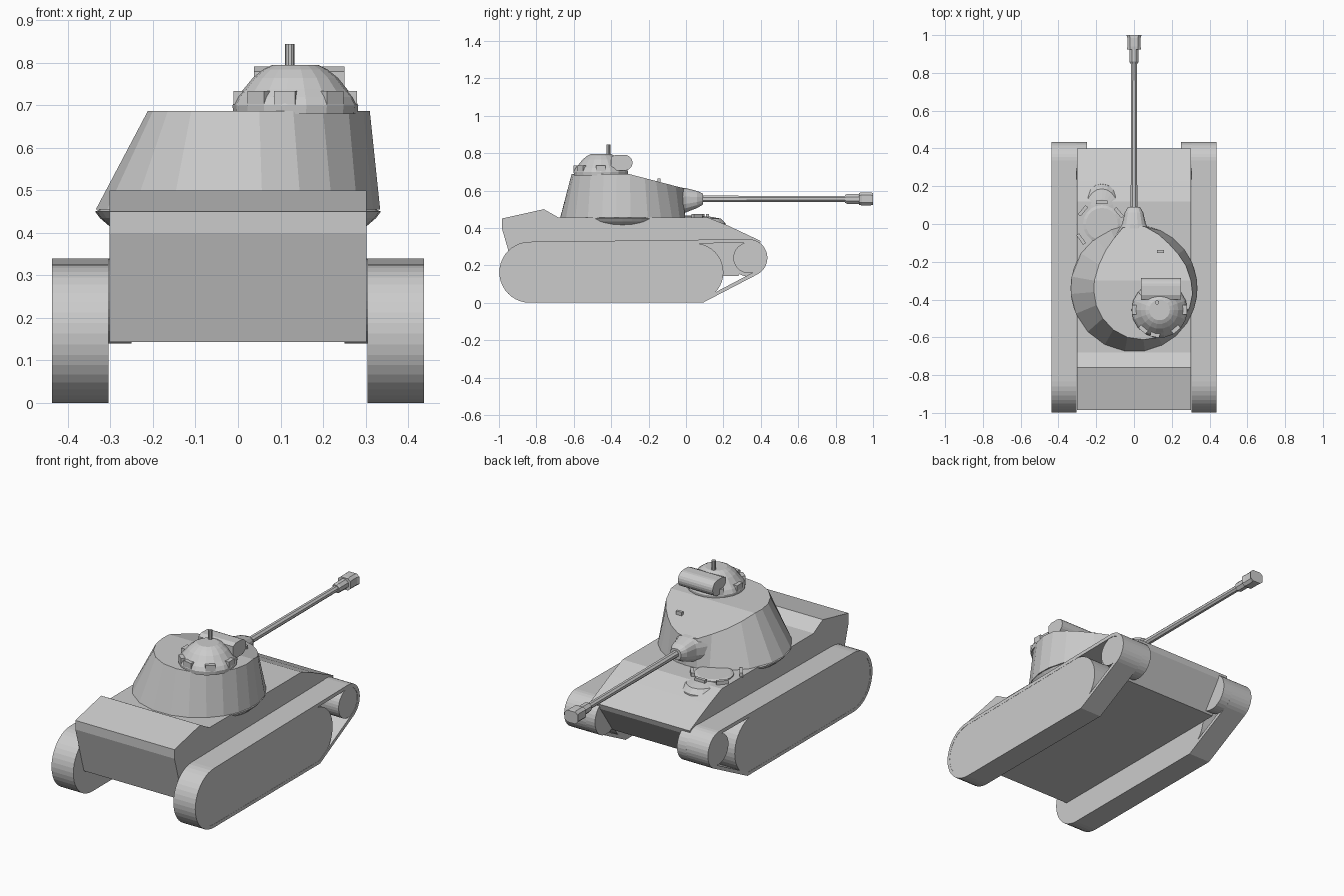
import bpy, bmesh
from math import sin, cos, pi, radians, atan2, hypot
from mathutils import Matrix

if "Cube" in bpy.data.objects:
    bpy.data.objects.remove(bpy.data.objects["Cube"])


def make(name, verts, faces):
    me = bpy.data.meshes.new(name)
    me.from_pydata(verts, [], faces)
    bm = bmesh.new()
    bm.from_mesh(me)
    bmesh.ops.recalc_face_normals(bm, faces=bm.faces)
    bm.to_mesh(me)
    bm.free()
    ob = bpy.data.objects.new(name, me)
    bpy.context.collection.objects.link(ob)
    return ob


def loft(name, rings, closed=True):
    """Skin equal-length rings of points, with end caps."""
    n = len(rings[0])
    faces = [(k*n+i, k*n+(i+1) % n, (k+1)*n+(i+1) % n, (k+1)*n+i)
             for k in range(len(rings)-1) for i in range(n)]
    if closed:
        faces += [tuple(range(n)), tuple(range((len(rings)-1)*n, len(rings)*n))]
    return make(name, [p for r in rings for p in r], faces)


def extrude_x(name, profile, x0, x1):
    return loft(name, [[(x, y, z) for y, z in profile] for x in (x0, x1)])


def arc(cy, cz, r, a0, a1, n):
    return [(cy + r*cos(radians(a0+(a1-a0)*i/n)), cz + r*sin(radians(a0+(a1-a0)*i/n)))
            for i in range(n+1)]


def lathe(name, cx, cy, rz, n):
    return loft(name, [[(cx+r*cos(2*pi*i/n), cy+r*sin(2*pi*i/n), z) for i in range(n)]
                       for r, z in rz])


def tube_y(name, sections, n, power=1.0):
    """Skin (y, half width, centre z, half height) sections along y."""
    def sp(v):
        return (1 if v > 0 else -1) * abs(v)**power
    return loft(name, [[(w*sp(cos(2*pi*(i+.5)/n)), y, z+h*sp(sin(2*pi*(i+.5)/n)))
                        for i in range(n)] for y, w, z, h in sections])


def box(name, loc, size, rot=0.0):
    ob = make(name, [(x*size[0]/2, y*size[1]/2, z*size[2]/2)
                     for x in (-1, 1) for y in (-1, 1) for z in (-1, 1)],
              [(0, 1, 3, 2), (4, 5, 7, 6), (0, 1, 5, 4), (2, 3, 7, 6), (0, 2, 6, 4), (1, 3, 7, 5)])
    ob.data.transform(Matrix.Translation(loc) @ Matrix.Rotation(rot, 4, 'Z'))
    return ob


# Hull
extrude_x("hull", [(-.91, .143), (-.95, .28), (-.985, .40), (-.985, .45), (-.76, .50),
                   (-.68, .455), (.12, .455), (.23, .41), (.40, .33), (.39, .30),
                   (.28, .143)], -.302, .302)

# Tracks: thin outer band, filled side plate, front wheel and inner drive drum
outer = arc(-.835, .163, .163, 90, 270, 20) + [(.09, 0)] + arc(.335, .24, .10, -60, 90, 14)
inner = arc(-.835, .163, .145, 90, 270, 20) + [(.085, .018)] + arc(.335, .24, .08, -60, 90, 14)
plate = arc(-.835, .163, .155, 90, 270, 20) + arc(.045, .163, .155, -90, 90, 20)
for s, side in ((-1, "left"), (1, "right")):
    a, b = .305*s, .438*s
    loop = [(a, outer), (b, outer), (b, inner), (a, inner), (a, outer)]
    band = loft(side + "_track_band", [[(x, y, z) for y, z in p] for x, p in loop], False)
    bm = bmesh.new()
    bm.from_mesh(band.data)
    bmesh.ops.remove_doubles(bm, verts=bm.verts, dist=1e-5)
    bmesh.ops.recalc_face_normals(bm, faces=bm.faces)
    bm.to_mesh(band.data)
    bm.free()
    extrude_x(side + "_track_side", plate, a, .437*s)
    extrude_x(side + "_front_wheel", arc(.335, .24, .082, 0, 348.75, 31), .30*s, .436*s)
    extrude_x(side + "_drive_drum", arc(.335, .24, .10, 0, 348.75, 31), .25*s, .306*s)

# Turret: off-centre egg-shaped roof over a round base, front of the roof slopes
roof = [(-.21, -.30), (-.212, -.36), (-.20, -.43), (-.165, -.50), (-.11, -.56), (-.035, -.60),
        (.05, -.612), (.13, -.60), (.20, -.565), (.26, -.51), (.295, -.44), (.31, -.37),
        (.302, -.30), (.275, -.22), (.235, -.16), (.185, -.105), (.13, -.055), (.06, -.015),
        (0, -.005), (-.06, -.02), (-.105, -.075), (-.15, -.14), (-.185, -.215)]
n = len(roof)
top = [(x, y, .687 - max(0, y+.30)*.26) for x, y in roof]
base = []
for x, y in roof:
    t = atan2(y+.34, x-.03)
    dx, dy = .03 + .3*cos(t), .3*sin(t)
    d = hypot(dx, dy)
    base.append((.336*dx/d, -.34+.336*dy/d, .455))
sides = [(i, (i+1) % n, n+(i+1) % n, n+i) for i in range(n)]
make("turret", base + top,
     sides + [tuple(range(n)), tuple(range(n, n+13)), tuple(range(n+12, 2*n)) + (n,)])
lathe("turret_ring", 0, -.34, [(.29, .41), (.305, .418), (.325, .435), (.336, .45), (.32, .458)], 40)
box("turret_sight", (.14, -.145, .652), (.036, .016, .024))

# Gun: cast nose, barrel, sleeve and muzzle brake
tube_y("gun_nose", [(-.22, .17, .555, .085), (-.06, .10, .545, .075),
                    (0, .064, .548, .066), (.06, .05, .552, .046), (.09, .032, .554, .03)], 16, .75)
tube_y("gun_barrel", [(.05, .019, .555, .019), (.88, .017, .555, .017)], 8)
tube_y("barrel_sleeve", [(.85, .022, .555, .022), (.86, .026, .555, .028),
                         (.93, .027, .555, .028)], 8)
tube_y("muzzle_brake", [(.925, .04, .555, .034), (.94, .036, .555, .036),
                        (.985, .036, .555, .036), (1.0, .043, .555, .034)], 8, .6)

# Commander cupola with front housing, vision blocks and pin
cx, cy = .135, -.455
lathe("cupola", cx, cy, [(.146, .68), (.148, .70), (.138, .72), (.122, .738), (.10, .765),
                         (.075, .785), (.055, .795)], 18)
extrude_x("cupola_housing", arc(-.328, .749, .042, -90, 90, 10) + [(-.375, .791), (-.40, .78), (-.40, .707)],
          .038, .25)
for deg in (-100, -50, 0, 50, 130, 180, 230):
    t = radians(deg)
    box("vision_block", (cx+.128*cos(t), cy+.128*sin(t), .718), (.035, .05, .032), t)
lathe("cupola_pin", .122, -.415, [(.011, .78), (.011, .845)], 10)

# Driver hatch bulge, lid and periscopes
bulge = lathe("driver_bulge", 0, 0, [(.11, .38), (.105, .425), (.085, .45), (.04, .46)], 20)
bulge.data.transform(Matrix.Translation((-.17, .08, 0)) @ Matrix.Diagonal((1, 1.25, 1, 1)))
lathe("driver_hatch", -.17, 0, [(.10, .45), (.10, .461), (.085, .466)], 20)
for x, y, deg in ((-.17, .115, 0), (-.27, .07, 50), (-.08, .06, -50), (-.28, -.08, -55)):
    box("driver_periscope", (x, y, .462), (.062, .018, .026), radians(deg))
